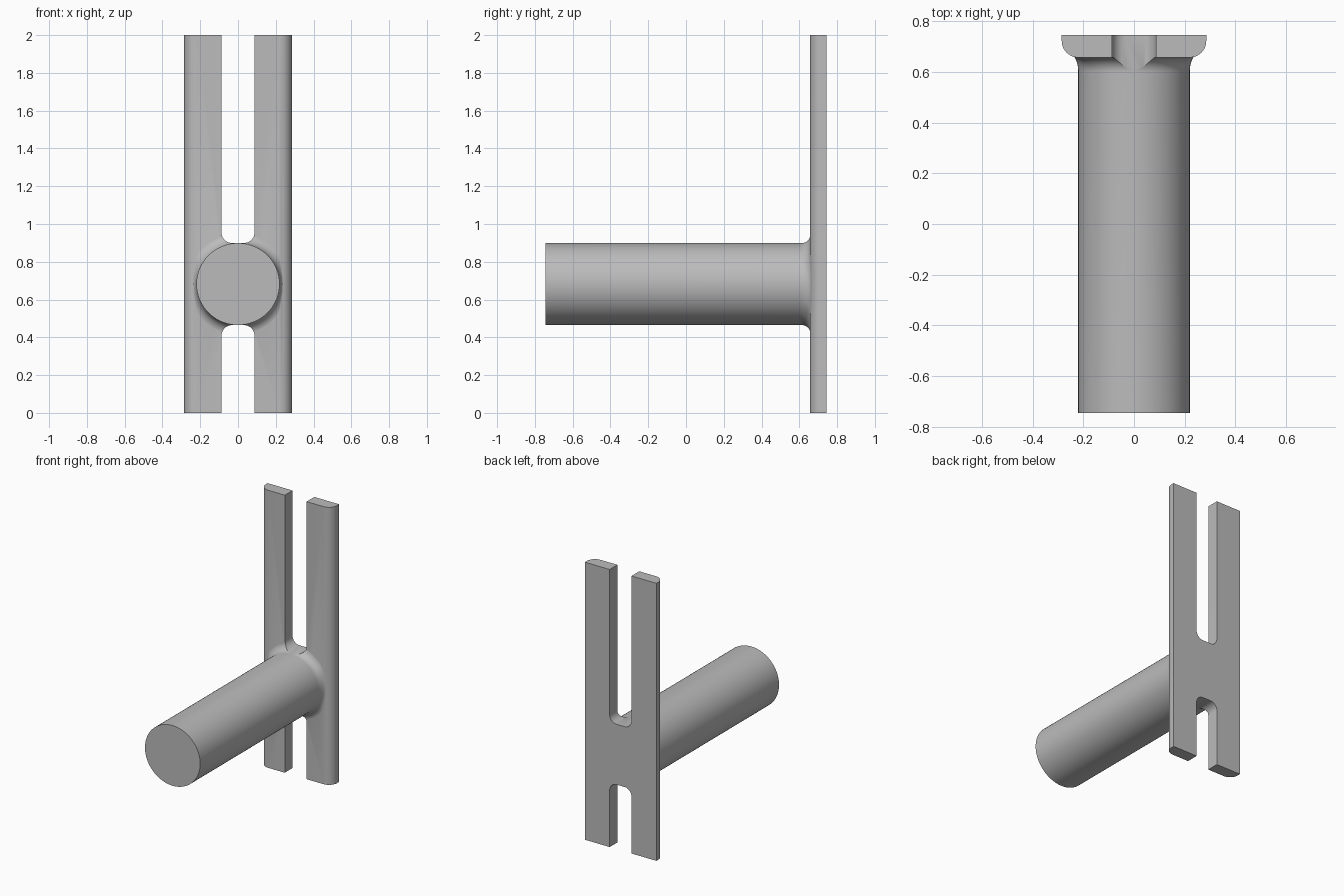
import bpy, bmesh, math
from mathutils import Vector

cube = bpy.data.objects.get("Cube")
if cube:
    bpy.data.objects.remove(cube, do_unlink=True)

FRONT, BACK, HALF_W, EDGE_R = 0.657, 0.745, 0.285, 0.065
SHAFT_Z, RX, RZ = 0.682, 0.22, 0.217
SLOT_W, SLOT_R = 0.087, 0.055

grey = bpy.data.materials.new("plain grey")
grey.use_nodes = True
colour = (0.5, 0.5, 0.5, 1)
grey.diffuse_color = colour
grey.node_tree.nodes["Principled BSDF"].inputs["Base Color"].default_value = colour


def finish(bm, name):
    bmesh.ops.recalc_face_normals(bm, faces=bm.faces)
    mesh = bpy.data.meshes.new(name)
    bm.to_mesh(mesh)
    bm.free()
    mesh.materials.append(grey)
    obj = bpy.data.objects.new(name, mesh)
    bpy.context.collection.objects.link(obj)
    return obj


def prism(name, points, direction):
    bm = bmesh.new()
    face = bm.faces.new([bm.verts.new(p) for p in points])
    result = bmesh.ops.extrude_face_region(bm, geom=[face])
    verts = [v for v in result["geom"] if isinstance(v, bmesh.types.BMVert)]
    bmesh.ops.translate(bm, verts=verts, vec=Vector(direction))
    return finish(bm, name)


def arc(cx, cy, r, start, end, steps=12):
    angles = [math.radians(start + (end - start) * i / steps) for i in range(steps + 1)]
    return [(cx + r * math.cos(a), cy + r * math.sin(a)) for a in angles]


# Upright plate with rounded front edges
cx, cy = HALF_W - EDGE_R, FRONT + EDGE_R
outline = [(HALF_W, BACK), (-HALF_W, BACK)]
outline += arc(-cx, cy, EDGE_R, 180, 270) + arc(cx, cy, EDGE_R, 270, 360)
plate = prism("slotted_plate", [(x, y, 0) for x, y in outline], (0, 0, 2))


# Round shaft flaring into the plate surface
def plate_front(x):
    over = max(0, abs(x) - cx)
    return cy - math.sqrt(EDGE_R ** 2 - over ** 2)


def shaft_ring(bm, row, rows, sides=96):
    ring = []
    for i in range(sides):
        a = 2 * math.pi * i / sides
        c, s = math.cos(a), math.sin(a)
        base = math.hypot(RX * c, RZ * s)
        reach = min(0.277, 0.246 / max(abs(c), 0.01))
        if row < 0:
            r, y = base, -BACK
        else:
            t = min(row / rows, 1) * math.pi / 2
            end_y = plate_front(reach * c) + 0.001
            r = base + (reach - base) * (1 - math.cos(t))
            y = 0.6 + (end_y - 0.6) * math.sin(t)
            if row > rows:
                y = 0.71
        ring.append(bm.verts.new((r * c, y, SHAFT_Z + r * s)))
    return ring


bm = bmesh.new()
rows = 12
rings = [shaft_ring(bm, row, rows) for row in range(-1, rows + 2)]
for low, high in zip(rings, rings[1:]):
    for i in range(len(low)):
        j = (i + 1) % len(low)
        bm.faces.new((low[i], low[j], high[j], high[i]))
bm.faces.new(rings[0])
bm.faces.new(rings[-1])
shaft = finish(bm, "flared_shaft")


# Slots above and below the shaft, with rounded inner corners
def slot(name, floor, sign):
    x, z = SLOT_W - SLOT_R, floor + sign * SLOT_R
    curve = arc(-x, 0, SLOT_R, 180, 270) + arc(x, 0, SLOT_R, 270, 360)
    pts = [(px, 0.55, z + sign * pz) for px, pz in curve]
    far = 2.1 if sign > 0 else -0.1
    pts += [(SLOT_W, 0.55, far), (-SLOT_W, 0.55, far)]
    return prism(name, pts, (0, 0.3, 0))


helpers = [
    (shaft, "UNION"),
    (slot("upper_slot_cutter", SHAFT_Z + RZ + 0.0005, 1), "DIFFERENCE"),
    (slot("lower_slot_cutter", SHAFT_Z - RZ - 0.0005, -1), "DIFFERENCE"),
]
bpy.ops.object.select_all(action="DESELECT")
bpy.context.view_layer.objects.active = plate
plate.select_set(True)
for helper, operation in helpers:
    mod = plate.modifiers.new(helper.name, "BOOLEAN")
    mod.operation, mod.solver, mod.object = operation, "EXACT", helper
    bpy.ops.object.modifier_apply(modifier=mod.name)
    bpy.data.objects.remove(helper, do_unlink=True)
plate.name = "shaft_and_slotted_plate"
bpy.ops.object.shade_smooth_by_angle(angle=math.radians(30))
